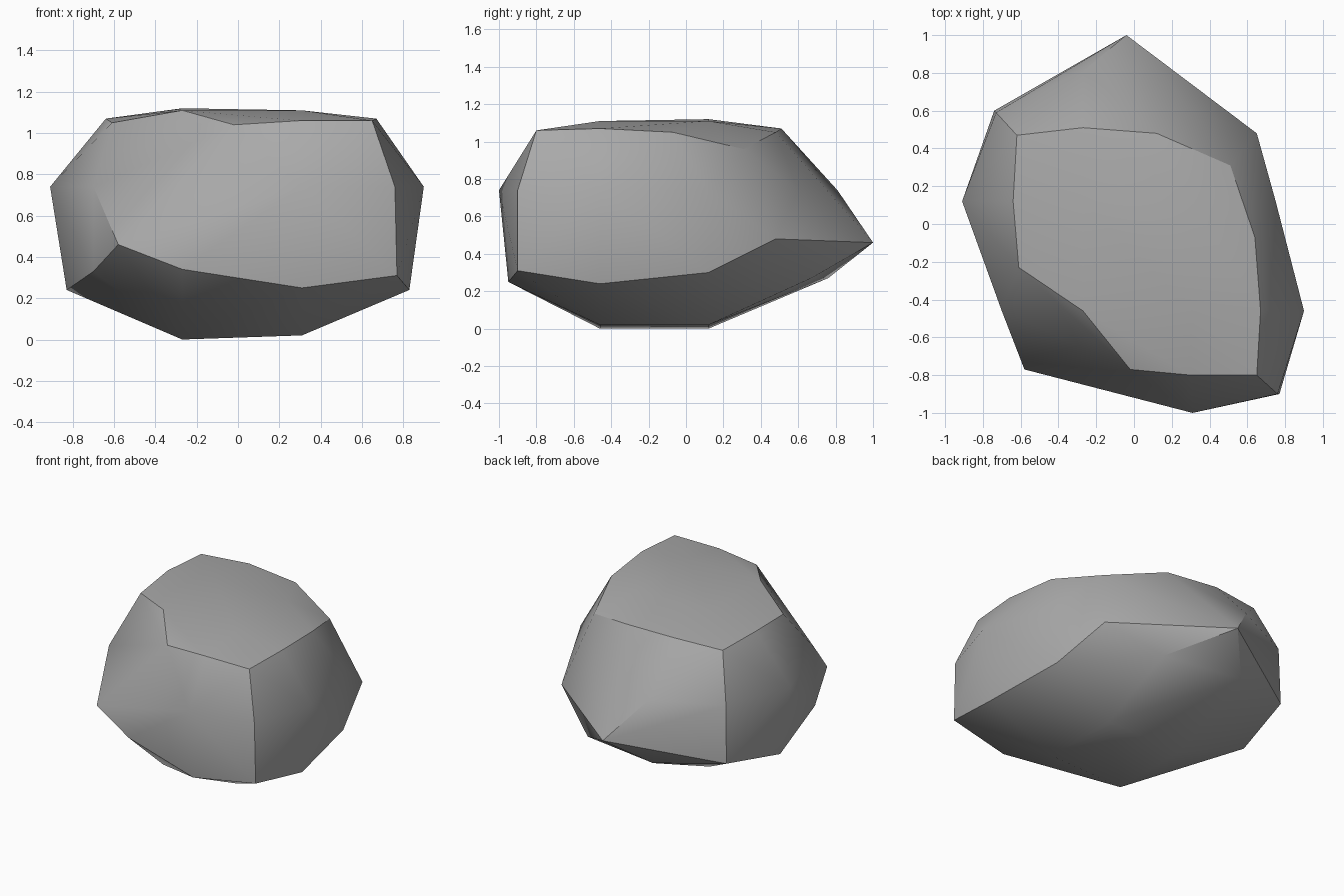
import bpy
import bmesh
import math
from itertools import product

if "Cube" in bpy.data.objects:
    bpy.data.objects.remove(bpy.data.objects["Cube"], do_unlink=True)


def make_material(name, colour):
    """Plain single-colour material for viewport and render."""
    material = bpy.data.materials.new(name)
    material.use_nodes = True
    material.diffuse_color = colour
    shader = material.node_tree.nodes["Principled BSDF"]
    shader.inputs["Base Color"].default_value = colour
    shader.inputs["Roughness"].default_value = 0.9
    return material


def build_hull(name, points, material):
    """Wrap the outline points in a faceted convex skin."""
    bm = bmesh.new()
    for point in points:
        bm.verts.new(point)
    result = bmesh.ops.convex_hull(bm, input=bm.verts[:], use_existing_faces=False)
    spare = set(result["geom_interior"]) | set(result["geom_unused"])
    spare = [item for item in spare if isinstance(item, bmesh.types.BMVert)]
    bmesh.ops.delete(bm, geom=spare, context="VERTS")
    bmesh.ops.recalc_face_normals(bm, faces=bm.faces[:])

    mesh = bpy.data.meshes.new(name)
    bm.to_mesh(mesh)
    bm.free()
    mesh.materials.append(material)
    obj = bpy.data.objects.new(name, mesh)
    bpy.context.collection.objects.link(obj)
    return obj


# Lower rim, where the sides turn under into the base
lower_rim = [
    (.77, -.9, .31), (.83, -.46, .24), (.75, .12, .3), (.65, .48, .48),
    (.31, .67, .27), (-.04, 1, .46), (-.27, .76, .27), (-.74, .6, .33),
    (-.83, .12, .24), (-.7, -.46, .33), (-.58, -.77, .46),
    (-.27, -.85, .34), (.31, -.95, .25),
]

# Widest belt of the stone, all at one height
belt_height = .74
belt = [
    (.76, -.9), (.9, -.46), (.75, .12), (.31, .6), (-.27, .81),
    (-.73, .59), (-.91, .12), (-.7, -.46), (-.27, -.74), (.31, -1),
]

# Upper rim around the flat crown
upper_rim = [
    (.65, -.8, 1.06), (.67, -.46, 1.07), (.64, -.07, 1.05), (.51, .31, .96),
    (.12, .48, 1.05), (-.27, .51, 1.07), (-.62, .47, 1.06), (-.64, .12, 1.07),
    (-.61, -.23, 1.05), (-.02, -.77, 1.04), (.3, -.8, 1.06),
]

# Gently domed crown and base share the same inner grid
inner_grid = list(product((-.27, .31), (-.46, .12)))
crown = [(x, y, 1.11 + .01 * (x < 0 < y)) for x, y in inner_grid]
base = [(x, y, .02 * (x > 0)) for x, y in inner_grid]

points = lower_rim + [(x, y, belt_height) for x, y in belt] + upper_rim + crown + base
stone = build_hull("boulder", points, make_material("stone grey", (.4, .4, .4, 1)))

# Soft facets with crisp main ridges
bpy.ops.object.select_all(action="DESELECT")
stone.select_set(True)
bpy.context.view_layer.objects.active = stone
bpy.ops.object.shade_smooth_by_angle(angle=math.radians(30))
